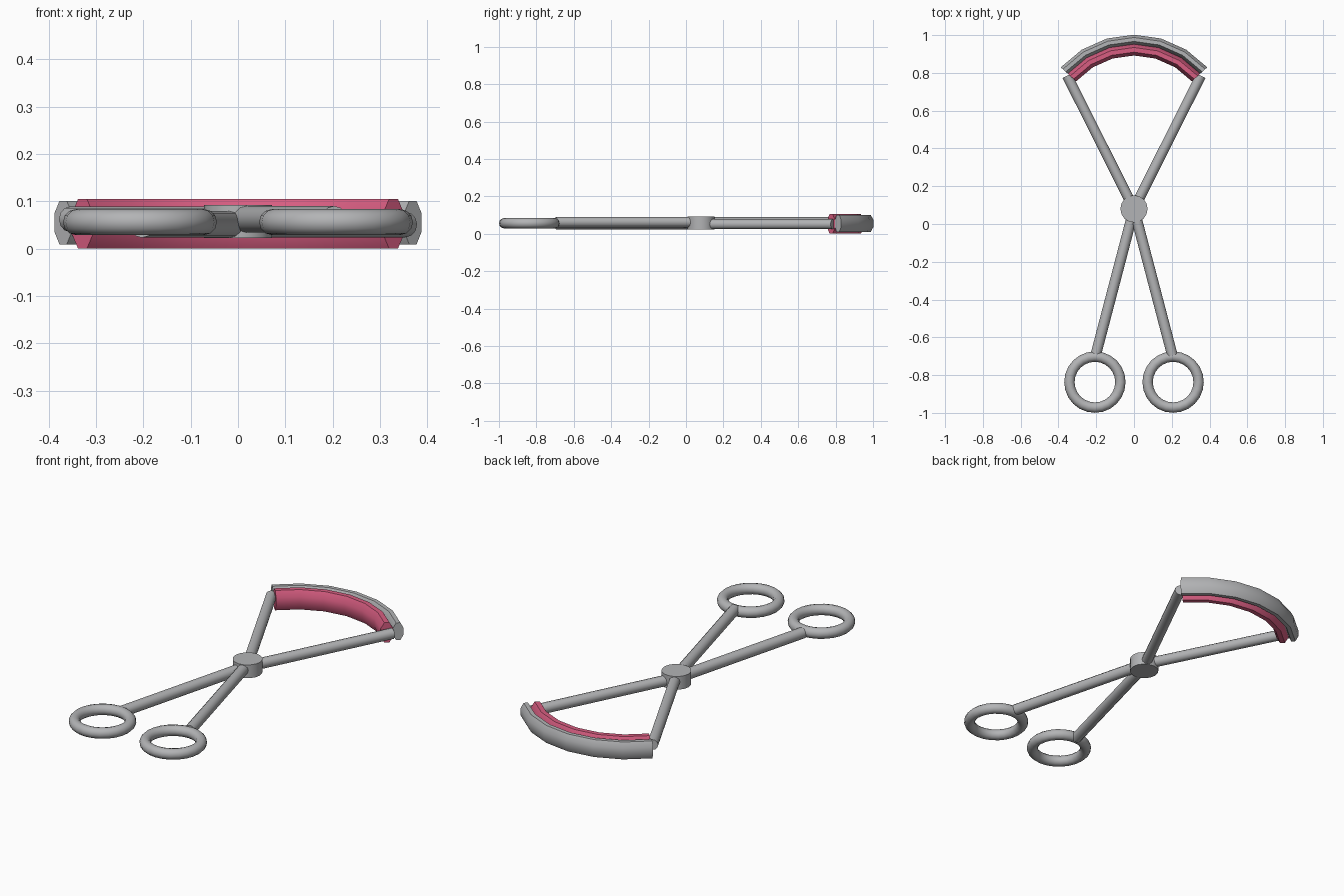
import bpy, bmesh, math
from mathutils import Vector

if "Cube" in bpy.data.objects:
    bpy.data.objects.remove(bpy.data.objects["Cube"])


def material(name, rgb):
    m = bpy.data.materials.new(name)
    m.diffuse_color = (*rgb, 1)
    m.use_nodes = True
    m.node_tree.nodes["Principled BSDF"].inputs["Base Color"].default_value = m.diffuse_color
    return m


steel = material("brushed steel", (0.45, 0.455, 0.465))
pink = material("pink rubber", (0.68, 0.11, 0.22))


def finish(ob, name, mat, angle=50):
    ob.name = name
    ob.data.materials.append(mat)
    bpy.ops.object.select_all(action='DESELECT')
    ob.select_set(True)
    bpy.context.view_layer.objects.active = ob
    bpy.ops.object.shade_smooth_by_angle(angle=math.radians(angle))


def rod(name, a, b, r):
    a, b = Vector(a), Vector(b)
    bpy.ops.mesh.primitive_cylinder_add(
        vertices=12, radius=r, depth=(b - a).length, location=(a + b) / 2,
        rotation=(b - a).to_track_quat('Z', 'Y').to_euler())
    finish(bpy.context.object, name, steel)


def arc_bar(name, mat, radius, half_w, half_h, z, sides=8, segs=6):
    """Curved bar with an octagonal section, swept about (0, 0.48)."""
    bm = bmesh.new()
    rings = []
    k = math.cos(math.pi / sides)
    for i in range(segs + 1):
        a = math.radians(-48 + 96 * i / segs)
        ring = []
        for j in range(sides):
            t = 2 * math.pi * (j + 0.5) / sides
            r = radius + half_w * math.cos(t) / k
            ring.append(bm.verts.new((r * math.sin(a), 0.48 + r * math.cos(a),
                                      z + half_h * math.sin(t) / k)))
        rings.append(ring)
    for p, q in zip(rings, rings[1:]):
        for j in range(sides):
            n = (j + 1) % sides
            bm.faces.new((p[j], p[n], q[n], q[j]))
    bm.faces.new(rings[0])
    bm.faces.new(rings[-1])
    bmesh.ops.recalc_face_normals(bm, faces=bm.faces)
    me = bpy.data.meshes.new(name)
    bm.to_mesh(me)
    bm.free()
    ob = bpy.data.objects.new(name, me)
    bpy.context.collection.objects.link(ob)
    finish(ob, name, mat)


# Two crossing arms, one slightly above the other, each with a finger ring
for s, side, z in ((1, "right", 0.062), (-1, "left", 0.051)):
    rod(side + "_handle", (s * 0.203, -0.695, z), (0, 0.08, z), 0.028)
    rod(side + "_jaw_arm", (0, 0.08, z), (-s * 0.354, 0.785, z), 0.027)
    bpy.ops.mesh.primitive_torus_add(
        major_segments=24, minor_segments=12, major_radius=0.135,
        minor_radius=0.0275, location=(s * 0.207, -0.837, 0.056))
    finish(bpy.context.object, side + "_finger_ring", steel)

# Pivot disc
bpy.ops.mesh.primitive_cylinder_add(vertices=16, radius=0.072, depth=0.07,
                                    location=(0, 0.08, 0.057))
finish(bpy.context.object, "pivot", steel)

# Curved jaw and rubber pad
arc_bar("curved_jaw", steel, 0.497, 0.025, 0.046, 0.055)
arc_bar("rubber_pad", pink, 0.442, 0.03, 0.0525, 0.0525)
